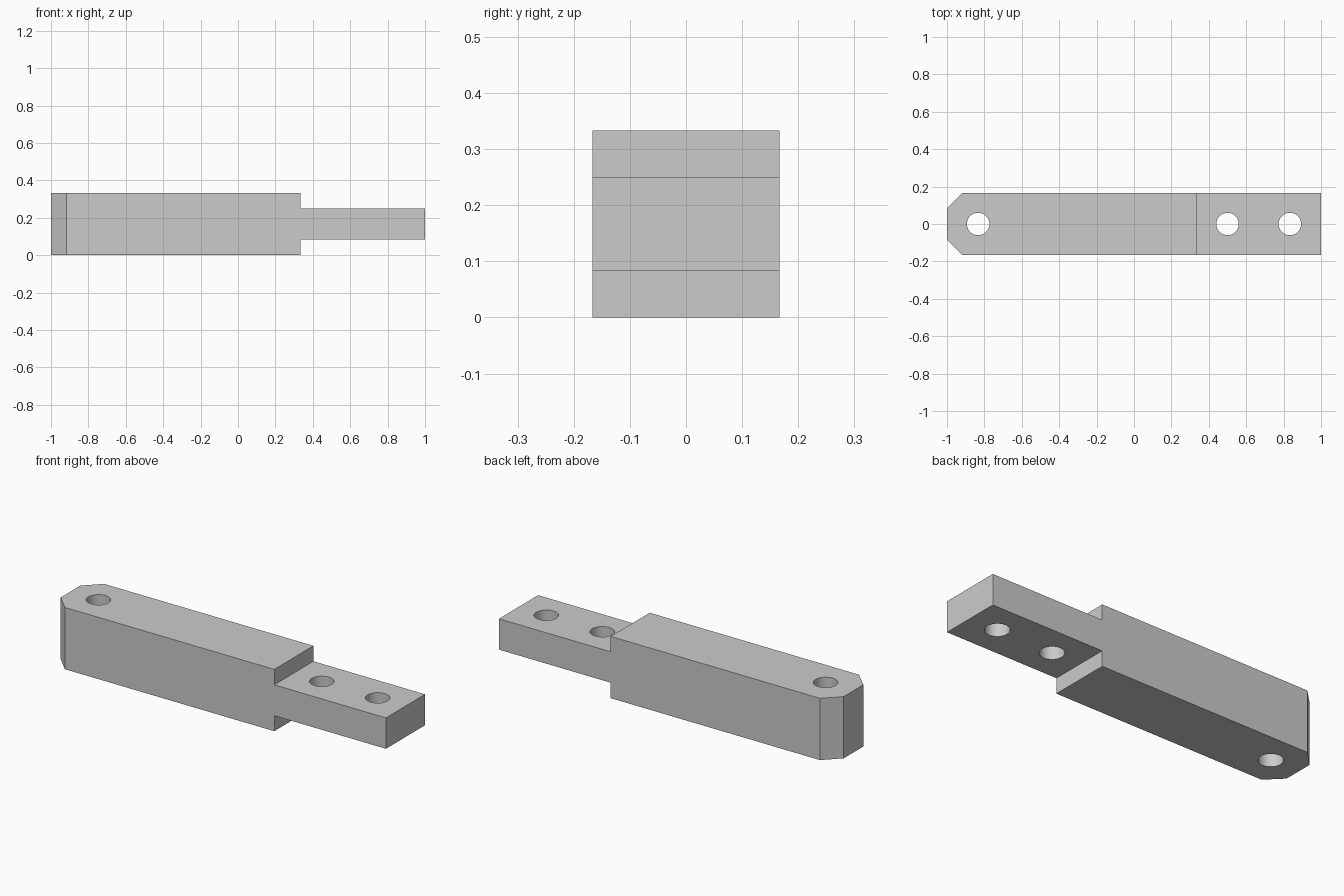
import bpy
import bmesh
from mathutils import Matrix

cube = bpy.data.objects.get("Cube")
if cube:
    bpy.data.objects.remove(cube, do_unlink=True)

U = 1 / 12           # base unit: the bar is 24 units long
HOLE_RADIUS = 0.06

grey = bpy.data.materials.new("plain grey")
grey.use_nodes = True
colour = (0.6, 0.6, 0.6, 1)
grey.diffuse_color = colour
grey.node_tree.nodes["Principled BSDF"].inputs["Base Color"].default_value = colour


def make_object(name, bm):
    bmesh.ops.recalc_face_normals(bm, faces=bm.faces)
    mesh = bpy.data.meshes.new(name)
    bm.to_mesh(mesh)
    bm.free()
    mesh.materials.append(grey)
    obj = bpy.data.objects.new(name, mesh)
    bpy.context.collection.objects.link(obj)
    return obj


# Bar with a thinner centred tongue: side profile extruded across the width
profile = [(-12, 0), (4, 0), (4, 1), (12, 1), (12, 3), (4, 3), (4, 4), (-12, 4)]
bm = bmesh.new()
side = bm.faces.new([bm.verts.new((x * U, -2 * U, z * U)) for x, z in profile])
out = bmesh.ops.extrude_face_region(bm, geom=[side])
moved = [v for v in out["geom"] if isinstance(v, bmesh.types.BMVert)]
bmesh.ops.translate(bm, verts=moved, vec=(0, 4 * U, 0))

# Chamfer the two upright edges of the thick end
corners = [e for e in bm.edges
           if all(v.co.x < -0.99 for v in e.verts)
           and abs(e.verts[0].co.y - e.verts[1].co.y) < 0.001]
bmesh.ops.bevel(bm, geom=corners, offset=U, segments=1, affect='EDGES')
bar = make_object("tongued_bar", bm)

# Three upright through holes, cut in one pass
bm = bmesh.new()
for x in (-10, 6, 10):
    bmesh.ops.create_cone(bm, cap_ends=True, segments=48, radius1=HOLE_RADIUS,
                          radius2=HOLE_RADIUS, depth=1,
                          matrix=Matrix.Translation((x * U, 0, 2 * U)))
cutter = make_object("hole_cutter", bm)
cutter.hide_render = True

cut = bar.modifiers.new("holes", 'BOOLEAN')
cut.operation = 'DIFFERENCE'
cut.solver = 'EXACT'
cut.object = cutter
bpy.ops.object.select_all(action='DESELECT')
bpy.context.view_layer.objects.active = bar
bar.select_set(True)
bpy.ops.object.modifier_apply(modifier=cut.name)
bpy.data.objects.remove(cutter, do_unlink=True)

# Smooth hole walls, crisp corners
bpy.ops.object.shade_smooth_by_angle(angle=0.5)
